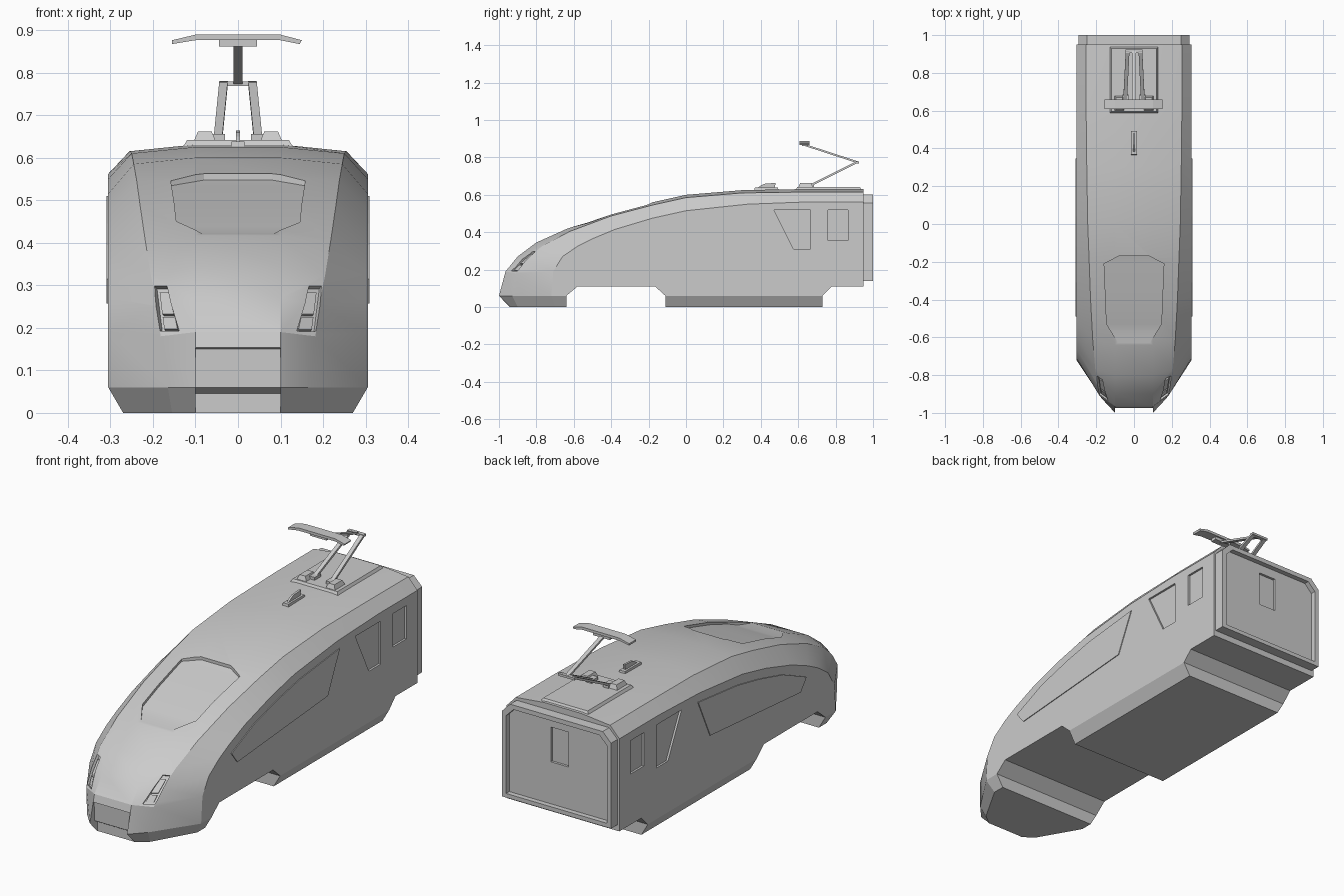
import bpy, bmesh, math
from mathutils import Vector
from mathutils.bvhtree import BVHTree

if "Cube" in bpy.data.objects:
    bpy.data.objects.remove(bpy.data.objects["Cube"])

grey = bpy.data.materials.new("plain grey")
grey.use_nodes = True
grey.diffuse_color = (0.6, 0.6, 0.6, 1)
grey.node_tree.nodes["Principled BSDF"].inputs["Base Color"].default_value = (0.6, 0.6, 0.6, 1)


def loft(name, rings):
    """Closed solid through rings of equal length, capped at both ends."""
    bm = bmesh.new()
    rows = [[bm.verts.new(p) for p in ring] for ring in rings]
    n = len(rows[0])
    for a, b in zip(rows, rows[1:]):
        for i in range(n):
            bm.faces.new((a[i], a[(i + 1) % n], b[(i + 1) % n], b[i]))
    bm.faces.new(rows[0])
    bm.faces.new(rows[-1])
    bmesh.ops.recalc_face_normals(bm, faces=bm.faces)
    mesh = bpy.data.meshes.new(name)
    bm.to_mesh(mesh)
    bm.free()
    mesh.materials.append(grey)
    obj = bpy.data.objects.new(name, mesh)
    bpy.context.collection.objects.link(obj)
    return obj


def prism(name, pts, direction, a, b):
    d = Vector(direction)
    return loft(name, [[Vector(p) + d * t for p in pts] for t in (a, b)])


def box(name, x0, x1, y0, y1, z0, z1, taper=0):
    t = taper
    low = [(x0, y0, z0), (x1, y0, z0), (x1, y1, z0), (x0, y1, z0)]
    top = [(x0 + t, y0 + t, z1), (x1 - t, y0 + t, z1), (x1 - t, y1 - t, z1), (x0 + t, y1 - t, z1)]
    return loft(name, [low, top])


def beam(name, p, q, w, h):
    """Rectangular bar from p to q, w wide across x."""
    p, q = Vector(p), Vector(q)
    up = (q - p).cross(Vector((1, 0, 0))).normalized() * h / 2
    side = Vector((w / 2, 0, 0))
    return loft(name, [[c - side - up, c + side - up, c + side + up, c - side + up] for c in (p, q)])


def activate(obj):
    bpy.ops.object.select_all(action="DESELECT")
    obj.select_set(True)
    bpy.context.view_layer.objects.active = obj


def cut(obj, cutter):
    activate(obj)
    mod = obj.modifiers.new("cut", "BOOLEAN")
    mod.operation, mod.solver, mod.object = "DIFFERENCE", "EXACT", cutter
    bpy.ops.object.modifier_apply(modifier=mod.name)


def discard(obj):
    bpy.data.objects.remove(obj)


def mirror(half):
    """Close a half ring by adding its reflection in x."""
    return half + [(-x, y, z) for x, y, z in reversed(half)]


# Body shell: crown, roof edge, shoulder and sill rails
W = 0.305
crown = [(-1, .06), (-.965, .19), (-.9, .27), (-.8, .345), (-.64, .417), (-.4, .5),
         (-.18, .56), (0, .6), (.3, .625), (.65, .631), (.95, .631)]
roof = [(.165, -.93, .06), (.182, -.91, .18), (.19, -.86, .25), (.205, -.77, .325),
        (.218, -.62, .405), (.23, -.4, .487), (.238, -.18, .545), (.245, 0, .585),
        (.25, .3, .61), (.254, .65, .615), (.255, .95, .615)]
shoulder = [(-.72, .06), (-.71, .19), (-.66, .27), (-.58, .325), (-.5, .365), (-.38, .415),
            (-.18, .475), (0, .515), (.33, .55), (.65, .562), (.95, .562)]
sill = [(-.7, .06), (-.68, .06), (-.64, .06), (-.58, .11), (-.5, .11)]
sill += [(y, .11) for y, z in shoulder[5:]]
body = loft("body_shell", [mirror([(W, *b), (W, *s), r, (.1, *c)])
                           for c, r, s, b in zip(crown, roof, shoulder, sill)])

scan = bmesh.new()
scan.from_mesh(body.data)
surface = BVHTree.FromBMesh(scan)
scan.free()


def on_nose(x, z):
    return surface.ray_cast(Vector((x, -2, z)), Vector((0, 1, 0)))[0]


# Nose skirt and underfloor box, both tapering in to the ground
skirt = loft("nose_skirt", [
    mirror([(W, -.64, .06), (W, -.72, .06), roof[0], (.1, -1, .06)]),
    mirror([(.27, -.64, 0), (.27, -.7, 0), (.155, -.9, 0), (.09, -.95, 0)])])
loft("underfloor_box", [[(-w, y0, z), (w, y0, z), (w, y1, z), (-w, y1, z)] for w, y0, y1, z in
                        ((W, -.165, .78, .11), (W, -.11, .73, .06), (.27, -.11, .73, 0))])

# Coupler notch through nose and skirt
notch = prism("notch_cutter", [(0, y, z) for y, z in (
    (-1.1, -.1), (-.94, -.1), (-.94, .045), (-.965, .06), (-.967, .15), (-.985, .16), (-1.1, .16))],
    (1, 0, 0), -.1, .1)
cut(body, notch)
cut(skirt, notch)
discard(notch)


# Windscreen recess following the crown curve
def crown_z(y):
    for (a, za), (b, zb) in zip(crown, crown[1:]):
        if a <= y <= b:
            return za + (zb - za) * (y - a) / (b - a)


screen = []
for y, w, depth in ((-.635, .08, -.002), (-.57, .12, .018), (-.53, .145, .018), (-.4, .15, .018),
                    (-.21, .158, .018), (-.17, .08, .015)):
    z = crown_z(y)
    screen.append([(-w, y, z - depth), (w, y, z - depth), (w, y, z + .1), (-w, y, z + .1)])
screen = loft("screen_cutter", screen)
cut(body, screen)
discard(screen)

# Headlight recesses with two lamps each, and side windows
housing = ((.167, .298), (.196, .298), (.183, .192), (.138, .192))
lamps = {"upper": ((.164, .286), (.187, .286), (.181, .236), (.153, .236)),
         "lower": ((.151, .229), (.180, .229), (.176, .200), (.145, .200))}
windows = (((.47, .52), (.665, .52), (.665, .31), (.575, .31)),
           ((.76, .52), (.865, .52), (.865, .357), (.76, .357)))
long_window = ((-.49, .315), (-.31, .395), (-.12, .445), (.04, .477), (.346, .51),
               (.253, .313), (-.445, .257))
for s, side in ((1, "left"), (-1, "right")):
    pts = [on_nose(s * x, z) for x, z in housing]
    n = (pts[2] - pts[0]).cross(pts[3] - pts[1]).normalized()
    if n.y > 0:
        n = -n
    cutter = prism("light_cutter", pts, n, -.012, .03)
    cut(body, cutter)
    discard(cutter)
    for level, shape in lamps.items():
        prism(f"{side}_{level}_headlight", [on_nose(s * x, z) for x, z in shape], n, -.014, -.006)
    for shape in windows:
        cutter = prism("window_cutter", [(s * W, y, z) for y, z in shape], (s, 0, 0), -.01, .05)
        cut(body, cutter)
        discard(cutter)
    prism(f"{side}_long_window", [(s * W, y, z) for y, z in long_window], (s, 0, 0), -.002, .004)

# Rear gangway frame with recessed end wall and door window
def arch(w, low, high, c):
    return mirror([(w, .94, low), (w, .94, high - c), (w - c, .94, high)])


gangway = prism("gangway_frame", arch(.295, .14, .602, .045), (0, 1, 0), 0, .06)
for cutter in (prism("wall_cutter", arch(.272, .16, .58, .04), (0, 1, 0), .035, .1),
               box("door_window_cutter", -.048, .048, .963, 1.1, .365, .535)):
    cut(gangway, cutter)
    discard(cutter)

# Roof antenna
box("antenna_base", -.018, .018, .365, .495, .62, .638, .003)
prism("antenna_fin", [(0, y, z) for y, z in (
    (.375, .63), (.4, .65), (.42, .659), (.48, .664), (.472, .63))], (1, 0, 0), -.005, .005)

# Pantograph: pad, feet, lower arms, joint, upper arm and collector
box("pantograph_pad", -.135, .135, .58, .945, .615, .641, .015)
for s, side in ((1, "left"), (-1, "right")):
    box(f"{side}_pantograph_foot", s * .078 - .026, s * .078 + .026, .6, .68, .638, .662, .01)
    box(f"{side}_arm_mount", s * .045 - .015, s * .045 + .015, .635, .685, .638, .655)
    beam(f"{side}_lower_arm", (s * .047, .655, .645), (s * .034, .915, .775), .02, .011)
box("pantograph_joint", -.045, .045, .905, .925, .768, .779)
beam("upper_arm", (0, .915, .775), (0, .63, .868), .02, .01)
box("collector_bracket", -.045, .045, .62, .652, .861, .876)
prism("collector_head", [(x, .608, z) for x, z in (
    (-.155, .867), (-.1, .876), (.1, .876), (.145, .867),
    (.15, .876), (.1, .889), (-.1, .889), (-.155, .876))], (0, 1, 0), 0, .052)

# Smooth the shell, keep hard edges
activate(body)
bpy.ops.object.shade_smooth_by_angle(angle=math.radians(24))
